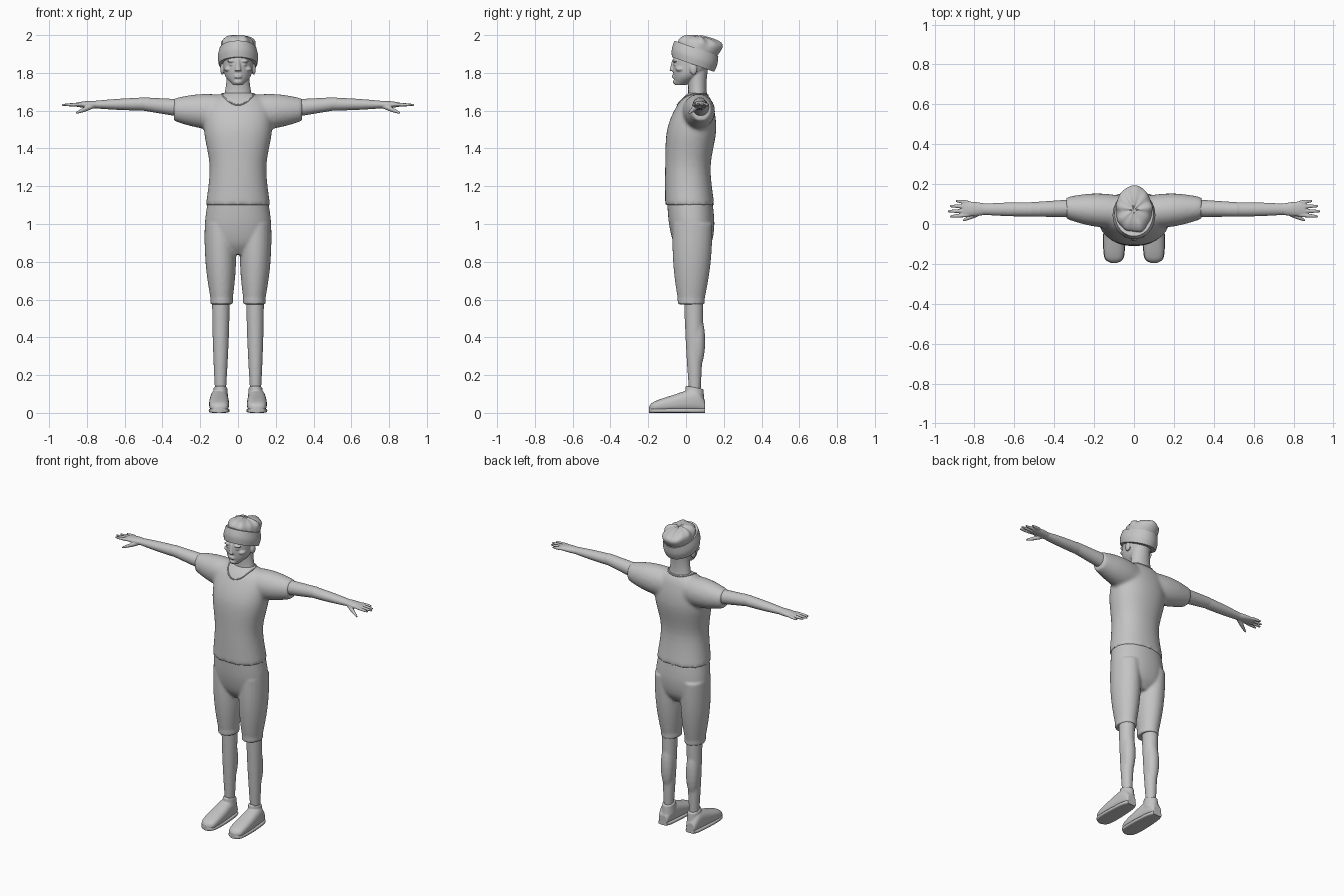
import bpy, bmesh, math
from mathutils import Vector, Matrix
from mathutils.bvhtree import BVHTree

if "Cube" in bpy.data.objects:
    bpy.data.objects.remove(bpy.data.objects["Cube"])

shade = 0.55
grey = (shade, shade, shade, 1)
material = bpy.data.materials.new("plain grey")
material.use_nodes = True
material.diffuse_color = grey
material.node_tree.nodes["Principled BSDF"].inputs["Base Color"].default_value = grey
CROSS_AXES = {"X": (1, 2), "Y": (0, 2), "Z": (0, 1)}


def smooth_path(rings, steps=5):
    """Catmull-Rom curve through rings of (x, y, z, radius, radius)."""
    keys = [Vector(ring) for ring in rings]
    last = len(keys) - 1
    path = []
    for i in range(last):
        before, start, end, after = keys[max(i - 1, 0)], keys[i], keys[i + 1], keys[min(i + 2, last)]
        leave, arrive = (end - before) / 2, (after - start) / 2
        for k in range(steps):
            t = k / steps
            blend = t * t * (3 - 2 * t)
            path.append(start.lerp(end, blend) + leave * t * (1 - t) ** 2 - arrive * t * t * (1 - t))
    return path + [keys[last]]


def loft(mesh, path, axis="Z", sides=32, power=2, slope=0):
    """Skin the rings of a path, with capped ends."""
    across, up = CROSS_AXES[axis]
    loops = []
    for x, y, z, width, depth in path:
        loop = []
        for k in range(sides):
            angle = math.tau * k / sides
            c, s = math.cos(angle), math.sin(angle)
            point = Vector((x, y, z))
            point[across] += width * math.copysign(abs(c) ** (2 / power), c)
            point[up] += depth * math.copysign(abs(s) ** (2 / power), s)
            point.z -= slope * (point.y - y)
            loop.append(mesh.verts.new(point))
        loops.append(loop)
    for low, high in zip(loops, loops[1:]):
        for k in range(sides):
            following = (k + 1) % sides
            mesh.faces.new((low[k], low[following], high[following], high[k]))
    mesh.faces.new(loops[0])
    mesh.faces.new(loops[-1])


def body(mesh, levels, **options):
    """Centred upright form from (z, y, half width, half depth)."""
    loft(mesh, smooth_path([(0, y, z, a, b) for z, y, a, b in levels]), **options)


def limb(mesh, start, end, size, end_size, bulge=0, axis="Z", sides=24):
    """Tapered tube that swells in the middle."""
    first, final = Vector((*start, *size)), Vector((*end, *end_size))
    path = []
    for k in range(13):
        t = k / 12
        swell = bulge * math.sin(math.pi * t)
        path.append(first.lerp(final, t) + Vector((0, 0, 0, swell, swell)))
    loft(mesh, path, axis, sides)


def ball(mesh, centre, radii, both=False):
    for side in ((1, -1) if both else (1,)):
        place = Matrix.Translation((centre[0] * side, centre[1], centre[2]))
        bmesh.ops.create_uvsphere(mesh, u_segments=20, v_segments=12, radius=1,
                                  matrix=place @ Matrix.Diagonal((*radii, 1)))


def finish(name, mesh, voxel=0, relax=4, mirror=False):
    """Make the object; a voxel size blends its pieces into one skin."""
    bmesh.ops.recalc_face_normals(mesh, faces=mesh.faces)
    data = bpy.data.meshes.new(name)
    mesh.to_mesh(data)
    mesh.free()
    data.materials.append(material)
    part = bpy.data.objects.new(name, data)
    bpy.context.collection.objects.link(part)
    bpy.ops.object.select_all(action="DESELECT")
    part.select_set(True)
    bpy.context.view_layer.objects.active = part
    bpy.ops.object.shade_smooth_by_angle(angle=math.radians(50))
    if voxel:
        remesh = part.modifiers.new("Blend", "REMESH")
        remesh.mode = "VOXEL"
        remesh.voxel_size = voxel
        remesh.use_smooth_shade = True
        soften = part.modifiers.new("Soften", "SMOOTH")
        soften.factor = 0.5
        soften.iterations = relax
    if mirror:
        part.modifiers.new("Mirror", "MIRROR").use_mirror_merge = False
    return part


# Shirt with short sleeves
mesh = bmesh.new()
body(mesh, [(1.1, .02, .17, .13), (1.3, .01, .15, .12), (1.5, .03, .18, .13),
            (1.64, .05, .16, .09), (1.7, .06, .06, .04)], power=2.2, sides=48)
for side in (1, -1):
    limb(mesh, start=(.05 * side, .06, 1.59), end=(.34 * side, .08, 1.605),
         size=(.08, .09), end_size=(.055, .06), bulge=.016, axis="X")
shirt = finish("shirt", mesh, voxel=.01, relax=8)

# Neckline, laid on the cloth
bpy.context.view_layer.update()
cloth = BVHTree.FromObject(shirt, bpy.context.evaluated_depsgraph_get())
curve = bpy.data.curves.new("neckline", "CURVE")
curve.dimensions = "3D"
curve.bevel_depth = .004
curve.materials.append(material)
spline = curve.splines.new("BEZIER")
spline.bezier_points.add(15)
spline.use_cyclic_u = True
for k, knot in enumerate(spline.bezier_points):
    angle = math.tau * k / 16
    front = math.cos(angle)
    target = Vector((.085 * math.sin(angle), .04 - .085 * front, 1.69 - .06 * max(front, 0) ** 2))
    knot.co = cloth.find_nearest(target)[0]
    knot.handle_left_type = knot.handle_right_type = "AUTO"
bpy.context.collection.objects.link(bpy.data.objects.new("neckline", curve))

# Knee-length shorts with cuffs
mesh = bmesh.new()
body(mesh, [(1.12, .02, .16, .12), (1, .03, .175, .12), (.9, .035, .16, .1),
            (.84, .035, .08, .06)], power=2.2, sides=48)
for side in (1, -1):
    limb(mesh, start=(.096 * side, .035, 1), end=(.086 * side, .027, .58),
         size=(.08, .105), end_size=(.055, .067), bulge=.013)
    limb(mesh, start=(.086 * side, .027, .6), end=(.086 * side, .027, .575),
         size=(.06, .072), end_size=(.06, .072))
finish("shorts", mesh, voxel=.008)

# Lower legs with calves
mesh = bmesh.new()
limb(mesh, start=(.09, .04, .65), end=(.093, .047, .09),
     size=(.048, .052), end_size=(.028, .03), bulge=.004)
ball(mesh, centre=(.092, .06, .38), radii=(.042, .042, .15))
finish("lower_leg", mesh, voxel=.007, relax=6, mirror=True)

# Shoes: upper, ankle collar and thin sole from one outline of (y, half width, half height)
outline = [(.1, .03, .03), (.05, .045, .06), (-.08, .053, .043),
           (-.17, .046, .027), (-.195, .014, .015)]
mesh = bmesh.new()
loft(mesh, smooth_path([(.1, y, b + .005, a, b) for y, a, b in outline]), "Y", power=2.5)
loft(mesh, smooth_path([(.093, .045, .07, .042, .053), (.093, .045, .135, .036, .047)]), slope=.2)
finish("shoe", mesh, voxel=.005, relax=3, mirror=True)
mesh = bmesh.new()
loft(mesh, smooth_path([(.1, y, .012, a + .002, .012) for y, a, b in outline]), "Y", power=4)
finish("sole", mesh, mirror=True)

# Arms and hands
mesh = bmesh.new()
limb(mesh, start=(.27, .08, 1.61), end=(.52, .073, 1.637),
     size=(.046, .049), end_size=(.036, .034), axis="X")
limb(mesh, start=(.47, .073, 1.635), end=(.77, .074, 1.632),
     size=(.036, .035), end_size=(.027, .019), bulge=.003, axis="X")
limb(mesh, start=(.74, .074, 1.632), end=(.86, .076, 1.632),
     size=(.027, .02), end_size=(.037, .01), bulge=.004, axis="X")
for finger, tip in enumerate((.893, .923, .934, .922)):
    root = .108 - .021 * finger
    spread = .008 - .005 * finger
    limb(mesh, start=(.83, root, 1.633), end=(tip, root + spread, 1.63),
         size=(.009, .009), end_size=(.006, .005), bulge=.002, axis="X", sides=12)
limb(mesh, start=(.765, .06, 1.626), end=(.858, .018, 1.588),
     size=(.014, .014), end_size=(.006, .006), bulge=.003, axis="X", sides=12)
finish("arm", mesh, voxel=.0035, relax=3, mirror=True)

# Head, neck and face
mesh = bmesh.new()
limb(mesh, start=(0, .062, 1.64), end=(0, .058, 1.82),
     size=(.085, .055), end_size=(.06, .058), bulge=-.008)
body(mesh, [(1.735, -.03, .025, .028), (1.78, .005, .066, .071), (1.84, .03, .08, .1),
            (1.92, .045, .08, .1), (1.96, .05, .04, .05)])
limb(mesh, start=(0, -.063, 1.87), end=(0, -.074, 1.81), size=(.009, .01), end_size=(.017, .014))
ball(mesh, centre=(.033, -.057, 1.863), radii=(.026, .013, .008), both=True)  # brows
ball(mesh, centre=(.032, -.056, 1.845), radii=(.014, .011, .008), both=True)  # eyes
ball(mesh, centre=(.05, -.03, 1.82), radii=(.024, .026, .014), both=True)     # cheekbones
ball(mesh, centre=(.083, .04, 1.82), radii=(.011, .02, .03), both=True)       # ears
for height in (1.786, 1.776):                                                 # lips
    ball(mesh, centre=(0, -.063, height), radii=(.022, .012, .005))
ball(mesh, centre=(0, -.05, 1.752), radii=(.024, .019, .014))                 # chin
finish("head", mesh, voxel=.004, relax=3)

# Knitted hat: turned-up band and folded, slouching crown
mesh = bmesh.new()
body(mesh, [(1.845, .037, .102, .112), (1.885, .045, .107, .12), (1.93, .055, .097, .116)],
     sides=48, slope=.35)
finish("hat_band", mesh)
mesh = bmesh.new()
body(mesh, [(1.9, .06, .09, .1), (1.95, .075, .09, .117), (1.975, .08, .077, .1),
            (1.99, .075, .05, .06), (1.997, .07, .01, .01)], sides=64, slope=.16)
for vert in mesh.verts:
    angle = math.atan2(vert.co.y - .07, vert.co.x)
    wave = .004 * math.sin(5 * angle + 1) + .003 * math.sin(9 * angle)
    rise = min(max((vert.co.z - 1.93) / .03, 0), 1)
    vert.co += Vector((math.cos(angle), math.sin(angle), .5)) * wave * rise
    vert.co.z = min(vert.co.z, 2)
finish("hat_crown", mesh)
